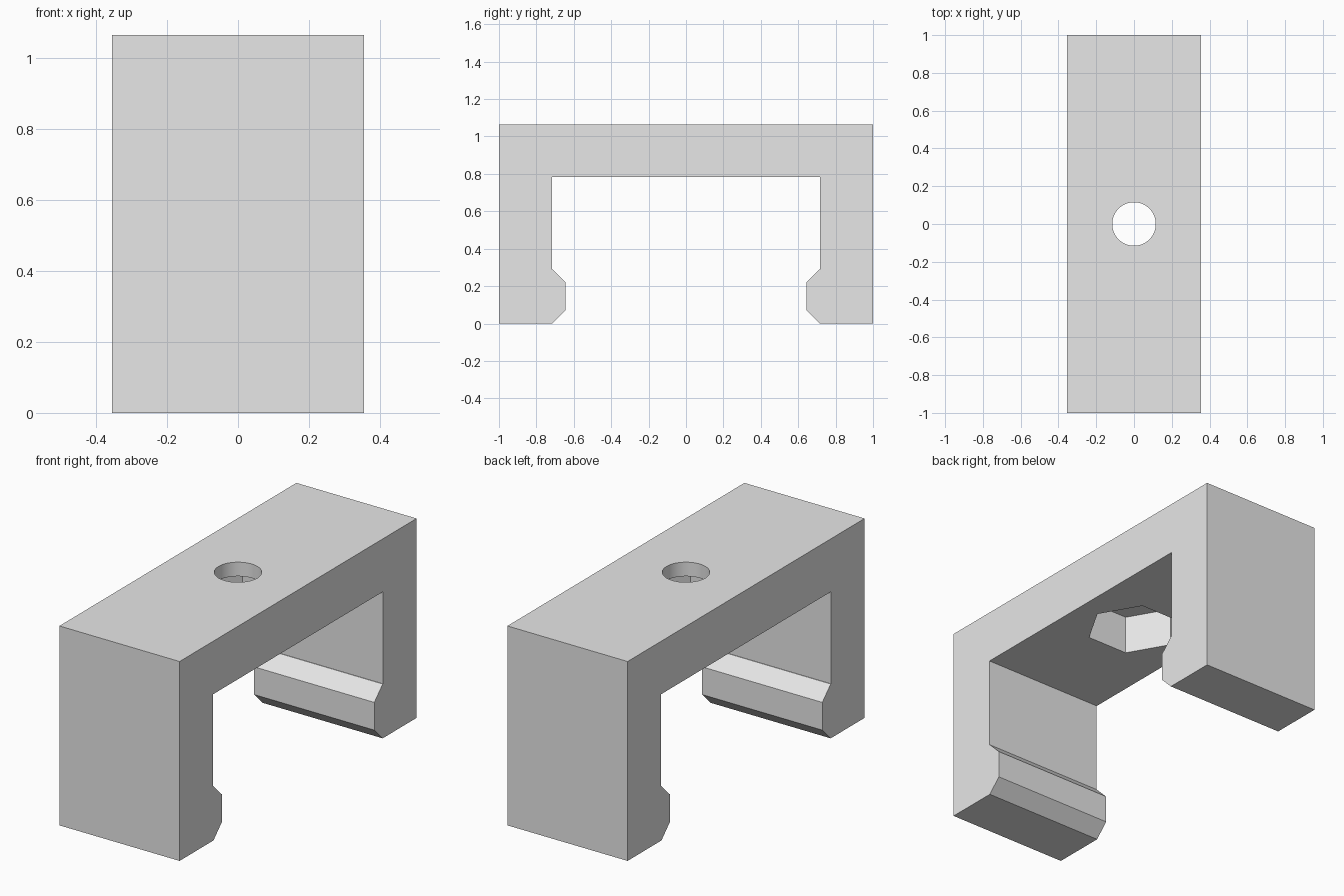
import bpy, bmesh, math

cube = bpy.data.objects.get("Cube")
if cube:
    bpy.data.objects.remove(cube, do_unlink=True)

HALF_WIDTH, HEIGHT, UNDERSIDE = 0.355, 1.065, 0.782
POCKET_TOP = 0.99

grey = bpy.data.materials.new("light grey")
grey.use_nodes = True
colour = (0.8, 0.8, 0.8, 1)
grey.diffuse_color = colour
grey.node_tree.nodes["Principled BSDF"].inputs["Base Color"].default_value = colour


def prism(name, points, start, depth):
    """Extrude a closed outline of 3D points along the given vector."""
    bm = bmesh.new()
    face = bm.faces.new([bm.verts.new(p) for p in points])
    result = bmesh.ops.extrude_face_region(bm, geom=[face])
    moved = [v for v in result["geom"] if isinstance(v, bmesh.types.BMVert)]
    bmesh.ops.translate(bm, vec=depth, verts=moved)
    bmesh.ops.translate(bm, vec=start, verts=bm.verts)
    bmesh.ops.recalc_face_normals(bm, faces=bm.faces)
    mesh = bpy.data.meshes.new(name)
    bm.to_mesh(mesh)
    bm.free()
    mesh.materials.append(grey)
    obj = bpy.data.objects.new(name, mesh)
    bpy.context.collection.objects.link(obj)
    return obj


def round_cutter(name, radius, sides, bottom, top):
    """Vertical prism on the centre line, used as a cutter."""
    ring = [(radius * math.cos(math.tau * i / sides),
             radius * math.sin(math.tau * i / sides), 0) for i in range(sides)]
    obj = prism(name, ring, (0, 0, bottom), (0, 0, top - bottom))
    obj.hide_render = True
    return obj


# Clip bracket: half profile in y and z, mirrored, with bevelled gripping lips
half = [(1, HEIGHT), (1, 0), (0.714, 0), (0.643, 0.071), (0.643, 0.219),
        (0.714, 0.29), (0.717, 0.29), (0.717, UNDERSIDE)]
outline = half + [(-y, z) for y, z in reversed(half)]
bracket = prism("clip_bracket", [(0, y, z) for y, z in outline],
                (-HALF_WIDTH, 0, 0), (2 * HALF_WIDTH, 0, 0))

# Bolt hole through the top and hexagonal nut pocket underneath
cutters = [round_cutter("nut_pocket_cutter", 0.242, 6, UNDERSIDE - 0.1, POCKET_TOP),
           round_cutter("bolt_hole_cutter", 0.115, 64, POCKET_TOP - 0.1, HEIGHT + 0.1)]
bpy.ops.object.select_all(action='DESELECT')
bpy.context.view_layer.objects.active = bracket
bracket.select_set(True)
for cutter in cutters:
    mod = bracket.modifiers.new(cutter.name, 'BOOLEAN')
    mod.operation = 'DIFFERENCE'
    mod.solver = 'EXACT'
    mod.object = cutter
    bpy.ops.object.modifier_apply(modifier=mod.name)
    bpy.data.objects.remove(cutter, do_unlink=True)

bpy.ops.object.shade_smooth_by_angle(angle=math.radians(30))
